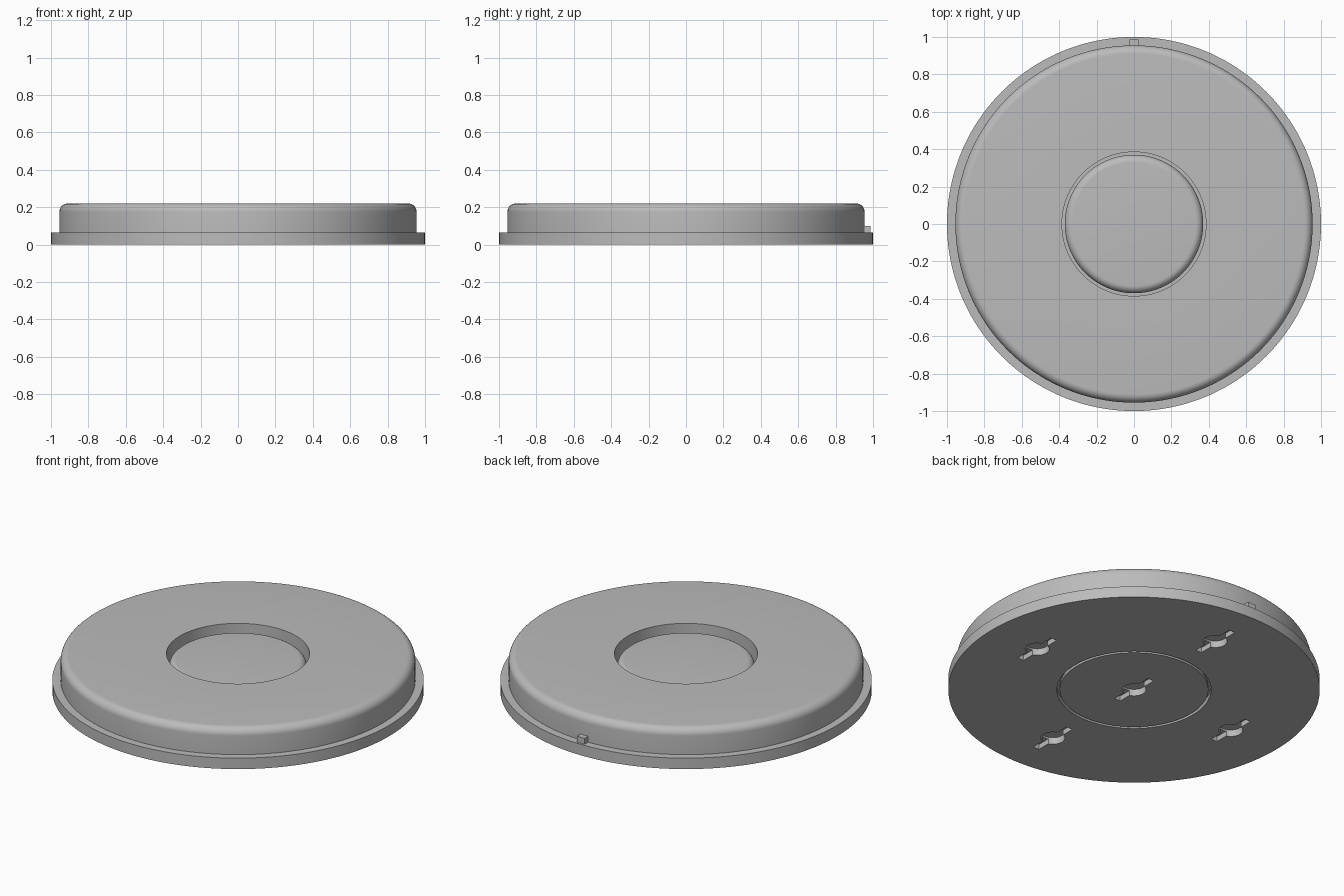
import bpy, bmesh, math
from mathutils import Matrix

cube = bpy.data.objects.get("Cube")
if cube:
    bpy.data.objects.remove(cube, do_unlink=True)

grey = bpy.data.materials.new("light grey plastic")
grey.use_nodes = True
grey.diffuse_color = (0.5, 0.5, 0.5, 1)
grey.node_tree.nodes["Principled BSDF"].inputs["Base Color"].default_value = (0.5, 0.5, 0.5, 1)


def make_object(name, bm):
    bmesh.ops.recalc_face_normals(bm, faces=bm.faces)
    mesh = bpy.data.meshes.new(name)
    bm.to_mesh(mesh)
    bm.free()
    mesh.materials.append(grey)
    obj = bpy.data.objects.new(name, mesh)
    bpy.context.collection.objects.link(obj)
    return obj


def fillet(radius, top, size, steps=8):
    """Quarter round from a vertical wall to a flat top."""
    angles = [math.pi / 2 * i / steps for i in range(steps + 1)]
    return [(radius - size + size * math.cos(a), top - size + size * math.sin(a)) for a in angles]


def lathe(name, profile, closed, segments=160):
    bm = bmesh.new()
    verts = [bm.verts.new((r, 0, z)) for r, z in profile]
    edges = [bm.edges.new(pair) for pair in zip(verts, verts[1:])]
    if closed:
        edges.append(bm.edges.new((verts[-1], verts[0])))
    bmesh.ops.spin(bm, geom=verts + edges, cent=(0, 0, 0), axis=(0, 0, 1),
                   angle=math.tau, steps=segments)
    bmesh.ops.remove_doubles(bm, verts=bm.verts, dist=0.0001)
    return make_object(name, bm)


def cut(obj, cutter):
    mod = obj.modifiers.new("mounting holes", 'BOOLEAN')
    mod.operation = 'DIFFERENCE'
    mod.solver = 'EXACT'
    mod.object = cutter


# Ring-shaped housing with a wide foot and a rounded shoulder
housing = lathe("housing", [(0.415, 0), (1, 0), (1, 0.065), (0.955, 0.065)]
                + fillet(0.955, 0.22, 0.045)
                + [(0.385, 0.22), (0.385, 0.03), (0.415, 0.03)], True)

# Sunken centre button with its flange
button = lathe("centre_button", [(0, 0), (0.4, 0), (0.4, 0.02), (0.37, 0.02)]
               + fillet(0.37, 0.185, 0.04) + [(0, 0.185)], False)


# Mounting holes underneath: a round hole crossed by a long slot
def hole_cutter(name, x, y):
    bm = bmesh.new()
    bmesh.ops.create_cone(bm, cap_ends=True, segments=32, radius1=0.065, radius2=0.065,
                          depth=0.08, matrix=Matrix.Translation((x, y, 0)))
    round_part = make_object(name + "_round", bm)
    bm = bmesh.new()
    bmesh.ops.create_cube(bm, size=1, matrix=Matrix.Translation((x, y, 0))
                          @ Matrix.Diagonal((0.04, 0.28, 0.06, 1)))
    slot_part = make_object(name + "_slot", bm)
    for part in (round_part, slot_part):
        part.hide_render = True
    return round_part, slot_part


cutters = []
for i, (x, y) in enumerate([(0, 0), (0.68, 0), (-0.68, 0), (0, 0.68), (0, -0.68)]):
    parts = hole_cutter("hole_cutter_%d" % i, x, y)
    for part in parts:
        cut(button if i == 0 else housing, part)
    cutters += parts

# Bake the cuts, then drop the cutters
for obj in (housing, button):
    bpy.context.view_layer.update()
    result = bpy.data.meshes.new_from_object(
        obj.evaluated_get(bpy.context.evaluated_depsgraph_get()))
    obj.modifiers.clear()
    obj.data = result
for part in cutters:
    bpy.data.objects.remove(part, do_unlink=True)

# Small locating nub on the back of the foot
bm = bmesh.new()
bmesh.ops.create_cube(bm, size=1, matrix=Matrix.Translation((0, 0.965, 0.08))
                      @ Matrix.Diagonal((0.05, 0.045, 0.04, 1)))
make_object("back_nub", bm)

# Smooth rounds, sharp edges
bpy.ops.object.select_all(action='DESELECT')
for obj in (housing, button):
    obj.select_set(True)
bpy.context.view_layer.objects.active = housing
bpy.ops.object.shade_smooth_by_angle(angle=math.radians(35))
